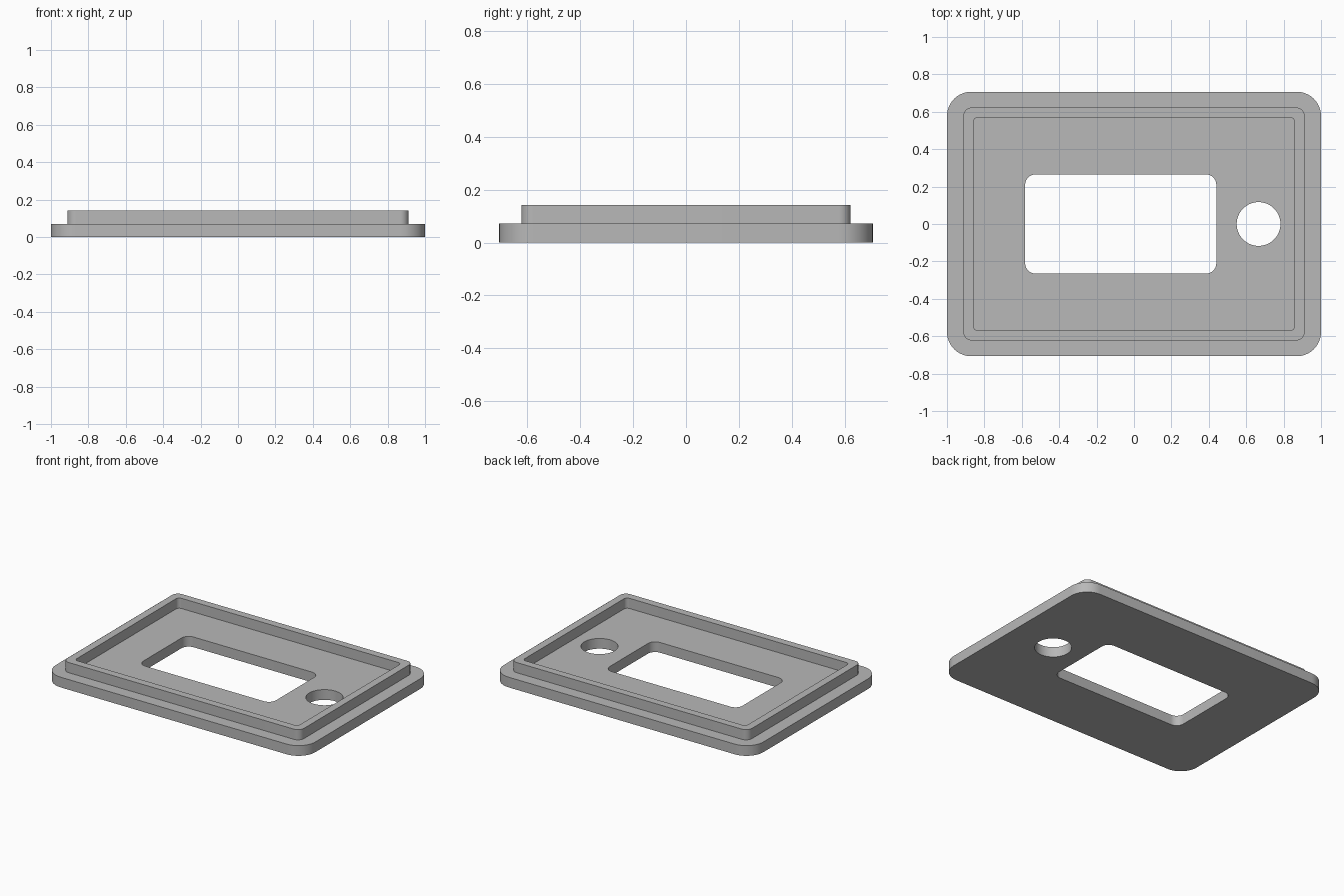
import bpy
import bmesh
from math import cos, sin, pi, radians

cube = bpy.data.objects.get("Cube")
if cube:
    bpy.data.objects.remove(cube, do_unlink=True)

grey = bpy.data.materials.new("plain grey")
grey.use_nodes = True
colour = (0.48, 0.48, 0.48, 1)
grey.diffuse_color = colour
grey.node_tree.nodes["Principled BSDF"].inputs["Base Color"].default_value = colour


def rounded_rect(half_x, half_y, radius, centre_x=0.0, steps=10):
    """Outline of a rectangle with rounded corners."""
    points = []
    corners = ((1, 1), (-1, 1), (-1, -1), (1, -1))
    for quarter, (sx, sy) in enumerate(corners):
        for i in range(steps + 1):
            a = (quarter + i / steps) * pi / 2
            points.append((centre_x + sx * (half_x - radius) + radius * cos(a),
                           sy * (half_y - radius) + radius * sin(a)))
    return points


def circle(radius, centre_x, steps=64):
    return [(centre_x + radius * cos(2 * pi * i / steps),
             radius * sin(2 * pi * i / steps)) for i in range(steps)]


def extruded_part(name, outlines, bottom, top):
    """Fill the first outline, leave the others open as holes, and extrude."""
    bm = bmesh.new()
    edges = []
    for outline in outlines:
        verts = [bm.verts.new((x, y, bottom)) for x, y in outline]
        edges += [bm.edges.new((v, verts[i - 1])) for i, v in enumerate(verts)]
    bmesh.ops.triangle_fill(bm, edges=edges, use_beauty=True)
    raised = bmesh.ops.extrude_face_region(bm, geom=bm.faces[:], use_keep_orig=True)
    verts = [g for g in raised["geom"] if isinstance(g, bmesh.types.BMVert)]
    bmesh.ops.translate(bm, verts=verts, vec=(0, 0, top - bottom))
    bmesh.ops.recalc_face_normals(bm, faces=bm.faces[:])
    mesh = bpy.data.meshes.new(name)
    bm.to_mesh(mesh)
    bm.free()
    mesh.materials.append(grey)
    obj = bpy.data.objects.new(name, mesh)
    bpy.context.collection.objects.link(obj)
    bpy.ops.object.select_all(action='DESELECT')
    obj.select_set(True)
    bpy.context.view_layer.objects.active = obj
    bpy.ops.object.shade_smooth_by_angle(angle=radians(30))
    return obj


plate_top = 0.071

# Base plate with the display window and the round button hole
extruded_part("base_plate",
              [rounded_rect(1.0, 0.707, 0.13),
               rounded_rect(0.511, 0.265, 0.055, centre_x=-0.071),
               circle(0.117, 0.666)],
              0, plate_top)

# Raised locating rim
extruded_part("raised_rim",
              [rounded_rect(0.912, 0.623, 0.045),
               rounded_rect(0.859, 0.57, 0.025)],
              plate_top, 0.142)
